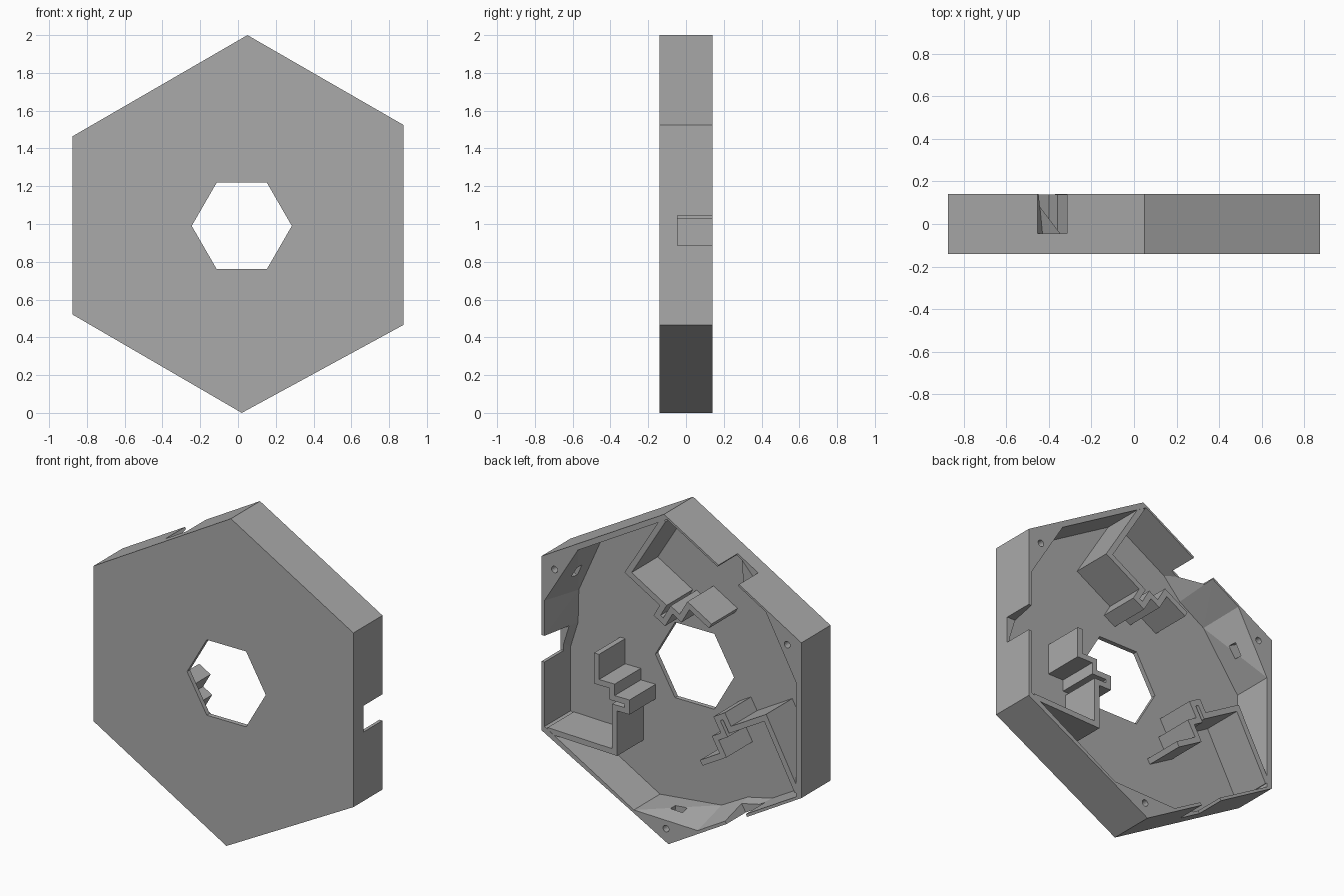
import bpy, bmesh, math
from mathutils import Vector

if "Cube" in bpy.data.objects:
    bpy.data.objects.remove(bpy.data.objects["Cube"])

BACK, FLOOR, FRONT = 0.14, -0.112, -0.14
CENTRE = Vector((0.015, 0.995))

grey = bpy.data.materials.new("plain grey")
grey.use_nodes = True
GREY = (0.4, 0.4, 0.4, 1)
grey.diffuse_color = GREY
grey.node_tree.nodes["Principled BSDF"].inputs["Base Color"].default_value = GREY


def turn(points, step):
    """Rotate (x, z) points about the centre axis by thirds of a turn."""
    a = math.radians(120 * step)
    c, s = math.cos(a), math.sin(a)
    return [(x * c - z * s, x * s + z * c) for x, z in points]


def thirds(points):
    return [p for i in range(3) for p in turn(points, i)]


def place(points):
    return [(CENTRE.x + x, CENTRE.y + z) for x, z in points]


def prism(name, outline, y0, y1, outline_front=None):
    """Solid between an outline at y1 and an outline at y0."""
    bm = bmesh.new()
    front = [bm.verts.new((x, y0, z)) for x, z in (outline_front or outline)]
    back = [bm.verts.new((x, y1, z)) for x, z in outline]
    n = len(front)
    bm.faces.new(front)
    bm.faces.new(back[::-1])
    for i in range(n):
        j = (i + 1) % n
        bm.faces.new((front[j], front[i], back[i], back[j]))
    if outline_front:
        bmesh.ops.triangulate(bm, faces=[f for f in bm.faces if len(f.verts) == 4])
    bmesh.ops.recalc_face_normals(bm, faces=bm.faces)
    mesh = bpy.data.meshes.new(name)
    bm.to_mesh(mesh)
    bm.free()
    obj = bpy.data.objects.new(name, mesh)
    bpy.context.collection.objects.link(obj)
    mesh.materials.append(grey)
    return obj


def circle(x, z, r, n):
    return [(x + r * math.cos(math.tau * i / n), z + r * math.sin(math.tau * i / n))
            for i in range(n)]


def rectangle(x0, x1, z0, z1):
    return [(x0, z0), (x1, z0), (x1, z1), (x0, z1)]


def stroke(path, width):
    """Mitred outline of constant width around an open path."""
    pts = [Vector(p) for p in path]
    left, right = [], []
    for i, p in enumerate(pts):
        a = (p - pts[i - 1]).normalized() if i else (pts[1] - p).normalized()
        b = (pts[i + 1] - p).normalized() if i < len(pts) - 1 else a
        na, nb = Vector((-a.y, a.x)), Vector((-b.y, b.x))
        m = (na + nb) / (1 + na.dot(nb)) * width / 2
        left.append(tuple(p + m))
        right.append(tuple(p - m))
    return left + right[::-1]


def cut(body, cutter):
    cutter.hide_render = True
    mod = body.modifiers.new("cut", 'BOOLEAN')
    mod.operation = 'DIFFERENCE'
    mod.solver = 'EXACT'
    mod.object = cutter
    bpy.context.view_layer.objects.active = body
    bpy.ops.object.modifier_apply(modifier=mod.name)
    bpy.data.objects.remove(cutter)


# Six-sided tray, long and short sides alternating
shell = prism("tray_shell", [(0.05, 2.0), (0.875, 1.525), (0.875, 0.465),
                             (0.02, 0.0), (-0.875, 0.52), (-0.875, 1.465)], FRONT, BACK)

# Hollow, open at the back, with three cut-off corners and sloping side walls
rim = [(0.84, -0.502), (0.84, -0.11), (0.84, 0.05), (0.84, 0.265), (0.616, 0.631)]
base = [(0.84, -0.502), (0.84, -0.11), (0.79, 0.05), (0.785, 0.25), (0.616, 0.631)]
cut(shell, prism("hollow_cutter", place(thirds(rim)), FLOOR, BACK + 0.001,
                 place(thirds(base))))

# Central opening
cut(shell, prism("centre_cutter", circle(0.02, 0.99, 0.265, 6), -0.3, 0.1))

# Wall notches, corner screw holes and nut slots
corner = math.radians(31.4)
along = Vector((math.cos(corner), math.sin(corner)))
across = Vector((-along.y, along.x))
slot = [tuple(along * r + across * w)
        for r, w in ((0.8, -0.04), (0.935, -0.04), (0.935, 0.04), (0.8, 0.04))]
screw = circle(along.x * 0.905, along.y * 0.905, 0.02, 16)
for i in range(3):
    cut(shell, prism("notch_cutter", place(turn(rectangle(0.75, 1, -0.11, 0.05), i)),
                     -0.045, 0.3))
    cut(shell, prism("slot_cutter", place(turn(slot, i)), -0.005, 0.04))
    cut(shell, prism("screw_cutter", place(turn(screw, i)), -0.05, 0.3))

# Stepped clip brackets, each joined to a corner by a straight wall
clip = [(0.505, 1.03), (0.505, 0.86), (0.4, 0.86), (0.4, 0.79), (0.3, 0.79),
        (0.3, 0.735), (0.383, 0.735), (0.383, 0.462), (0.835, 0.475)]
clip_outline = [(x - CENTRE.x, z - CENTRE.y) for x, z in stroke(clip, 0.034)]
for i, side in enumerate(("lower_left", "top", "lower_right")):
    prism("clip_bracket_" + side, place(turn(clip_outline, i)), FLOOR - 0.005, BACK - 0.001)
